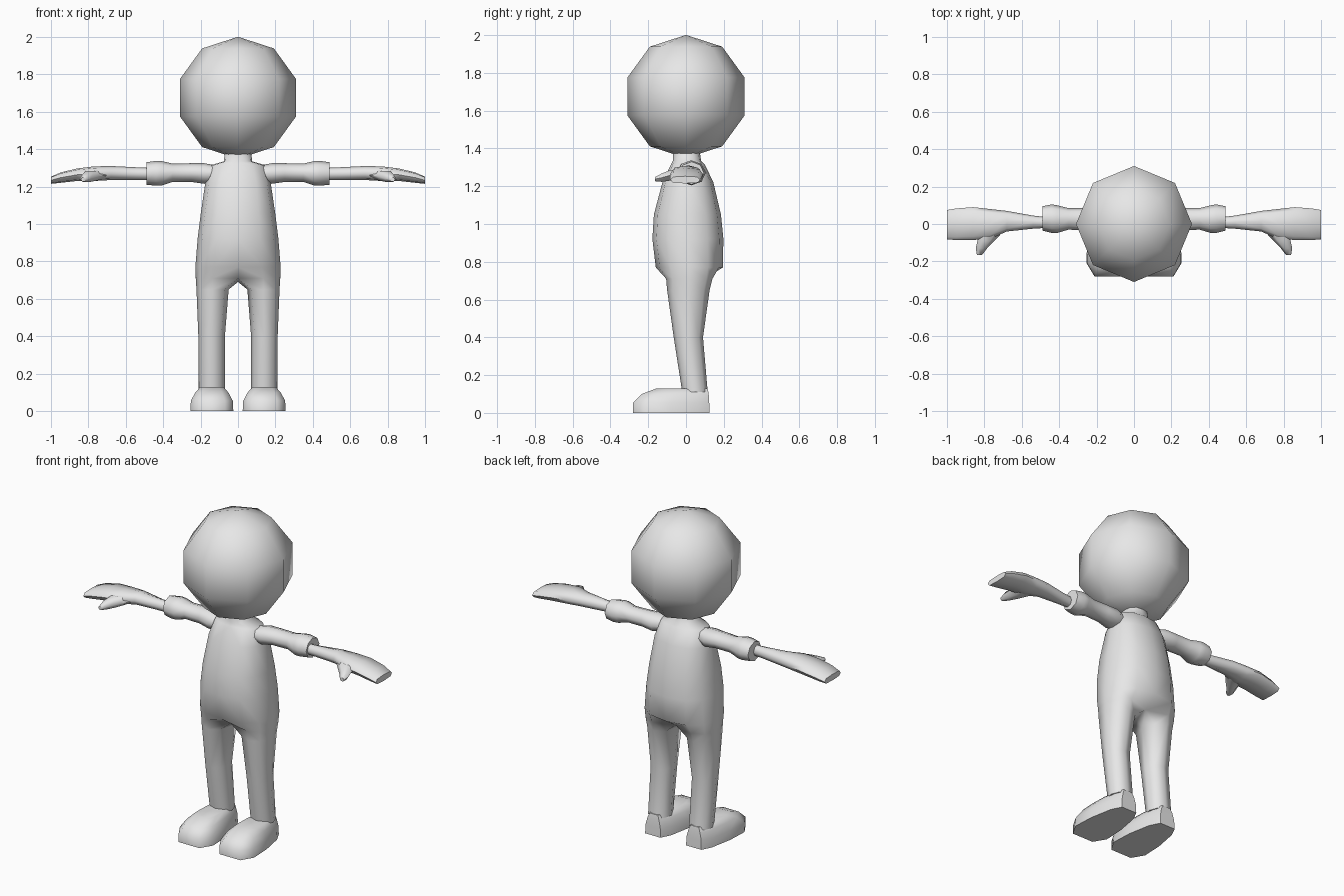
import bpy, bmesh, math
from mathutils import Matrix

if "Cube" in bpy.data.objects:
    bpy.data.objects.remove(bpy.data.objects["Cube"], do_unlink=True)

GREY = (0.8, 0.8, 0.8, 1.0)
mat = bpy.data.materials.new("plain_grey")
mat.use_nodes = True
mat.diffuse_color = GREY
mat.node_tree.nodes["Principled BSDF"].inputs["Base Color"].default_value = GREY


def finish(name, bm, angle=62):
    """Turn a bmesh into a smooth shaded object."""
    bmesh.ops.recalc_face_normals(bm, faces=bm.faces)
    mesh = bpy.data.meshes.new(name)
    bm.to_mesh(mesh)
    bm.free()
    mesh.materials.append(mat)
    obj = bpy.data.objects.new(name, mesh)
    bpy.context.collection.objects.link(obj)
    bpy.ops.object.select_all(action='DESELECT')
    obj.select_set(True)
    bpy.context.view_layer.objects.active = obj
    bpy.ops.object.shade_smooth_by_angle(angle=math.radians(angle))
    return obj


def power(v, e):
    return math.copysign(abs(v) ** e, v)


def oval(a0, a1, b0, b1, e=1.0, n=8):
    """Points of a rounded section between two pairs of bounds."""
    pts = []
    for k in range(n):
        t = 2 * math.pi * k / n
        pts.append(((a0 + a1) / 2 + (a1 - a0) / 2 * power(math.cos(t), e),
                    (b0 + b1) / 2 + (b1 - b0) / 2 * power(math.sin(t), e)))
    return pts


def bridge(bm, a, b, closed=True):
    n = len(a)
    for i in range(n if closed else n - 1):
        j = (i + 1) % n
        bm.faces.new((a[i], a[j], b[j], b[i]))


def loft(name, rings, side=1):
    """Skin closed rings, cap both ends; side -1 mirrors the part in x."""
    bm = bmesh.new()
    rows = [[bm.verts.new((side * x, y, z)) for x, y, z in r] for r in rings]
    for a, b in zip(rows, rows[1:]):
        bridge(bm, a, b)
    bm.faces.new(rows[0])
    bm.faces.new(rows[-1])
    return finish(name, bm)


# Head: coarse sphere with eight sides
bm = bmesh.new()
bmesh.ops.create_uvsphere(bm, u_segments=8, v_segments=5, radius=0.326,
                          matrix=Matrix.Translation((0, 0, 1.675)))
finish("head", bm, 80)

# Body: half torso flowing into one leg, then mirrored
bm = bmesh.new()
torso = [  # z, half width, front y, back y
    (1.40, 0.07, -0.07, 0.07), (1.335, 0.075, -0.07, 0.08),
    (1.315, 0.145, -0.08, 0.10), (1.22, 0.175, -0.125, 0.145),
    (1.05, 0.20, -0.17, 0.185), (0.92, 0.216, -0.178, 0.198),
    (0.77, 0.228, -0.16, 0.195)]
rows = []
for z, w, f, b in torso:
    row = []
    for k in range(7):
        t = math.radians(-90 + 30 * k)
        x = 0 if k in (0, 6) else w * math.cos(t) ** 0.85
        row.append(bm.verts.new((x, (f + b) / 2 + (b - f) / 2 * power(math.sin(t), 0.85), z)))
    rows.append(row)
legs = [  # z, inner x, outer x, front y, back y
    (0.71, 0.045, 0.226, -0.105, 0.14), (0.65, 0.05, 0.222, -0.10, 0.125),
    (0.40, 0.07, 0.212, -0.065, 0.09), (0.11, 0.07, 0.21, -0.02, 0.115)]
leg_rows = []
for z, x0, x1, y0, y1 in legs:
    pts = oval(x0, x1, y0, y1, 0.9)
    pts = pts[5:] + pts[:5]          # start at the inner front corner
    leg_rows.append([bm.verts.new((x, y, z)) for x, y in pts])
for i, y, z in ((0, -0.07, 0.71), (6, 0.10, 0.71), (7, 0.02, 0.69)):
    leg_rows[0][i].co = (0, y, z)    # crotch points on the centre line
for a, b in zip(rows, rows[1:] + [leg_rows[0][:7]]):
    bridge(bm, a, b, closed=False)
for a, b in zip(leg_rows, leg_rows[1:]):
    bridge(bm, a, b)
bm.faces.new(leg_rows[-1])
bmesh.ops.mirror(bm, geom=bm.verts[:] + bm.edges[:] + bm.faces[:],
                 matrix=Matrix.Identity(4), merge_dist=0.001, axis='X')
bmesh.ops.remove_doubles(bm, verts=bm.verts, dist=0.0005)
finish("torso_and_legs", bm, 80)

# Sections along the arm: x, y range, z range, squareness
sleeve = [(0.10, -0.04, 0.06, 1.23, 1.31), (0.18, -0.05, 0.09, 1.215, 1.325),
          (0.25, -0.035, 0.085, 1.225, 1.325), (0.35, -0.03, 0.085, 1.225, 1.323),
          (0.41, -0.048, 0.10, 1.205, 1.337), (0.44, -0.048, 0.105, 1.205, 1.337),
          (0.49, -0.035, 0.095, 1.21, 1.33)]
hand = [(0.45, -0.02, 0.035, 1.235, 1.30, 1), (0.54, -0.025, 0.045, 1.235, 1.303, 1),
        (0.68, -0.04, 0.07, 1.235, 1.31, 0.9), (0.77, -0.08, 0.08, 1.23, 1.308, 0.8),
        (0.86, -0.085, 0.09, 1.23, 1.297, 0.7), (0.95, -0.085, 0.083, 1.22, 1.275, 0.6),
        (1.0, -0.083, 0.075, 1.215, 1.253, 0.6)]
# Thumb sections: y, x range, z range
thumb = [(-0.03, 0.69, 0.84, 1.235, 1.292), (-0.09, 0.745, 0.837, 1.225, 1.287),
         (-0.13, 0.785, 0.846, 1.22, 1.27), (-0.165, 0.812, 0.84, 1.225, 1.25)]
# Foot sections: z, half width, heel y, toe y
foot = [(0.0, 0.115, 0.125, -0.28), (0.055, 0.112, 0.123, -0.28),
        (0.10, 0.088, 0.12, -0.235), (0.128, 0.062, 0.115, -0.16)]
half_outline = [(0.45, 0), (0.72, 0.15), (0.95, 0.5), (1, 0.82), (0.62, 1)]
outline = half_outline + [(-u, v) for u, v in reversed(half_outline)]

for side, label in ((1, "left"), (-1, "right")):
    loft(label + "_sleeve",
         [[(x, y, z) for y, z in oval(*s)] for x, *s in sleeve], side)
    loft(label + "_forearm_and_hand",
         [[(x, y, z) for y, z in oval(*s)] for x, *s in hand], side)
    loft(label + "_thumb",
         [[(x, y, z) for x, z in oval(*s, n=6)] for y, *s in thumb], side)
    loft(label + "_foot",
         [[(0.14 + w * u, h + (t - h) * v, z) for u, v in outline]
          for z, w, h, t in foot], side)
